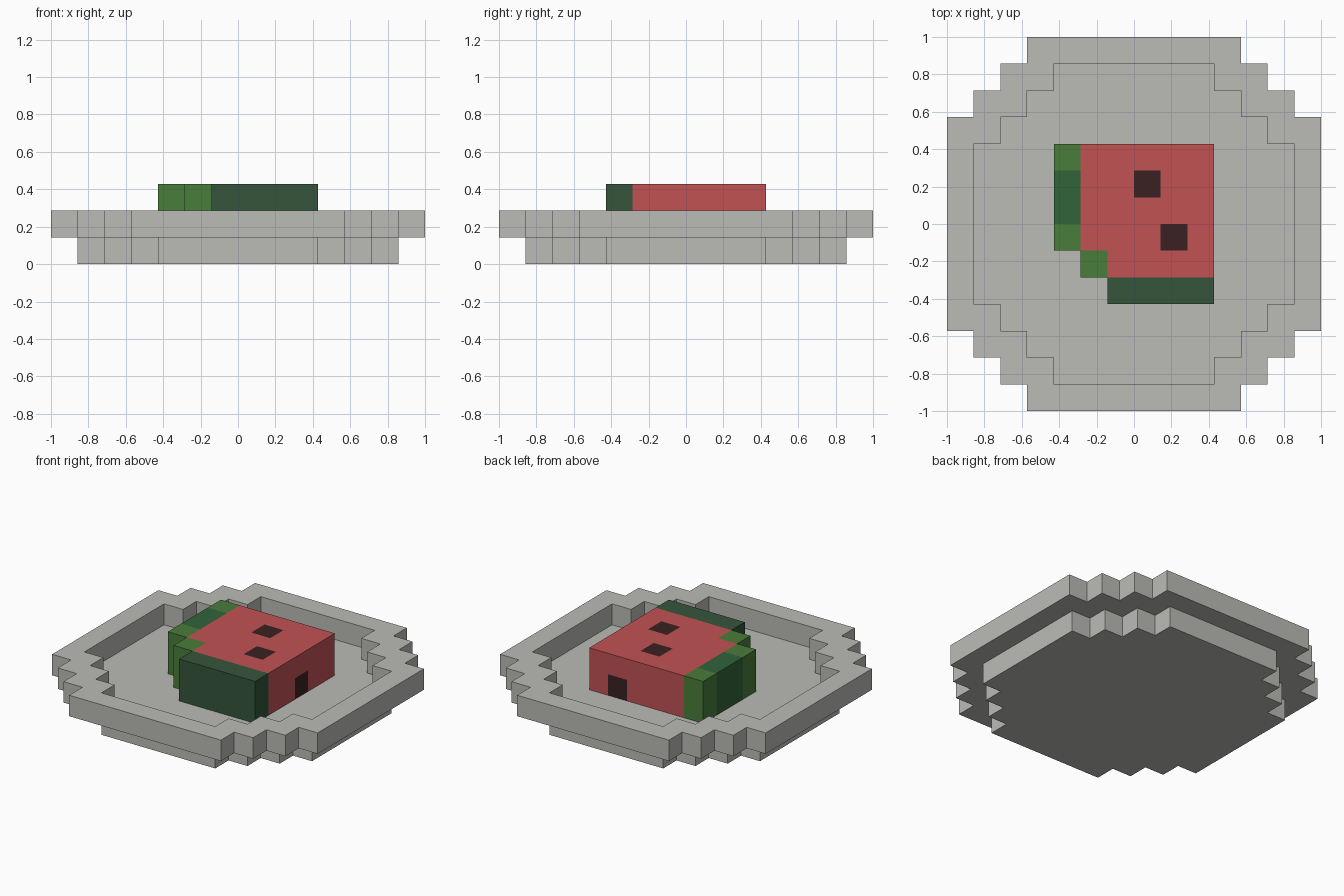
import bpy, bmesh

if "Cube" in bpy.data.objects:
    bpy.data.objects.remove(bpy.data.objects["Cube"])

U = 1 / 7  # one block


def material(name, rgb):
    m = bpy.data.materials.new(name)
    lin = [((c / 255 + 0.055) / 1.055) ** 2.4 for c in rgb]
    m.diffuse_color = (*lin, 1)
    m.use_nodes = True
    m.node_tree.nodes["Principled BSDF"].inputs["Base Color"].default_value = m.diffuse_color
    return m


STONE = material("plate_grey", (187, 187, 183))
FLESH = material("melon_red", (193, 82, 84))
SEED = material("seed_brown", (58, 33, 34))
LIGHT = material("rind_light_green", (74, 125, 58))
DARK = material("rind_dark_green", (53, 85, 59))
MID = material("rind_mid_green", (49, 100, 59))


def finish(name, bm, mats):
    bmesh.ops.recalc_face_normals(bm, faces=bm.faces)
    mesh = bpy.data.meshes.new(name)
    bm.to_mesh(mesh)
    bm.free()
    for m in mats:
        mesh.materials.append(m)
    obj = bpy.data.objects.new(name, mesh)
    bpy.context.collection.objects.link(obj)
    return obj


def stepped_outline(n):
    """Blocky circle of radius n blocks: one stepped corner turned four times."""
    corner = [(n, n - 3), (n - 1, n - 3), (n - 1, n - 2), (n - 2, n - 2),
              (n - 2, n - 1), (n - 3, n - 1), (n - 3, n)]
    pts = []
    for _ in range(4):
        pts += corner
        corner = [(-y, x) for x, y in corner]
    return pts


def ring(bm, n, z):
    return [bm.verts.new((x * U, y * U, z * U)) for x, y in stepped_outline(n)]


def bridge(bm, a, b):
    for i in range(len(a)):
        j = (i + 1) % len(a)
        bm.faces.new((a[i], a[j], b[j], b[i]))


# Plate base: solid stepped disc
bm = bmesh.new()
low, high = ring(bm, 6, 0), ring(bm, 6, 1)
bm.faces.new(low)
bm.faces.new(high)
bridge(bm, low, high)
finish("plate_base", bm, [STONE])

# Plate rim: stepped ring, one block wider than the base
bm = bmesh.new()
loops = [ring(bm, 7, 1), ring(bm, 7, 2), ring(bm, 6, 2), ring(bm, 6, 1)]
for k in range(4):
    bridge(bm, loops[k], loops[(k + 1) % 4])
finish("plate_rim", bm, [STONE])

# Melon slice layout, back row first: R flesh, L light, M mid, D dark rind
ROWS = ["LRRRRR",
        "MRRRRR",
        "MRRRRR",
        "LRRRRR",
        ".LRRRR",
        "..DDDD"]
cells = {(c - 3, 2 - r): k for r, row in enumerate(ROWS)
         for c, k in enumerate(row) if k != "."}
# Seeds as (cell x, cell y, layer, outward direction)
SEEDS = {(0, 1, 2, (0, 0, 1)), (1, -1, 2, (0, 0, 1)),
         (2, 0, 1, (1, 0, 0)), (1, 2, 1, (0, 1, 0))}
SIDES = [(1, 0, 0), (-1, 0, 0), (0, 1, 0), (0, -1, 0), (0, 0, 1), (0, 0, -1)]


def melon_part(name, kind, mat):
    """Outer faces of all melon blocks of one kind, two layers high."""
    bm = bmesh.new()
    for (x, y), k in cells.items():
        if k != kind:
            continue
        for z in (1, 2):
            for d in SIDES:
                if (x + d[0], y + d[1]) in cells and z + d[2] in (1, 2):
                    continue
                axis = [abs(v) for v in d].index(1)
                s, t = (axis + 1) % 3, (axis + 2) % 3
                vs = []
                for a, b in ((0, 0), (1, 0), (1, 1), (0, 1)):
                    p = [x, y, z]
                    p[axis] += d[axis] > 0
                    p[s] += a
                    p[t] += b
                    vs.append(bm.verts.new([v * U for v in p]))
                if d[axis] < 0:
                    vs.reverse()
                face = bm.faces.new(vs)
                face.material_index = int((x, y, z, d) in SEEDS)
    bmesh.ops.remove_doubles(bm, verts=bm.verts, dist=1e-4)
    mesh = bpy.data.meshes.new(name)
    bm.to_mesh(mesh)
    bm.free()
    mesh.materials.append(mat)
    mesh.materials.append(SEED)
    bpy.context.collection.objects.link(bpy.data.objects.new(name, mesh))


melon_part("melon_flesh", "R", FLESH)
melon_part("rind_light", "L", LIGHT)
melon_part("rind_side", "M", MID)
melon_part("rind_front", "D", DARK)
